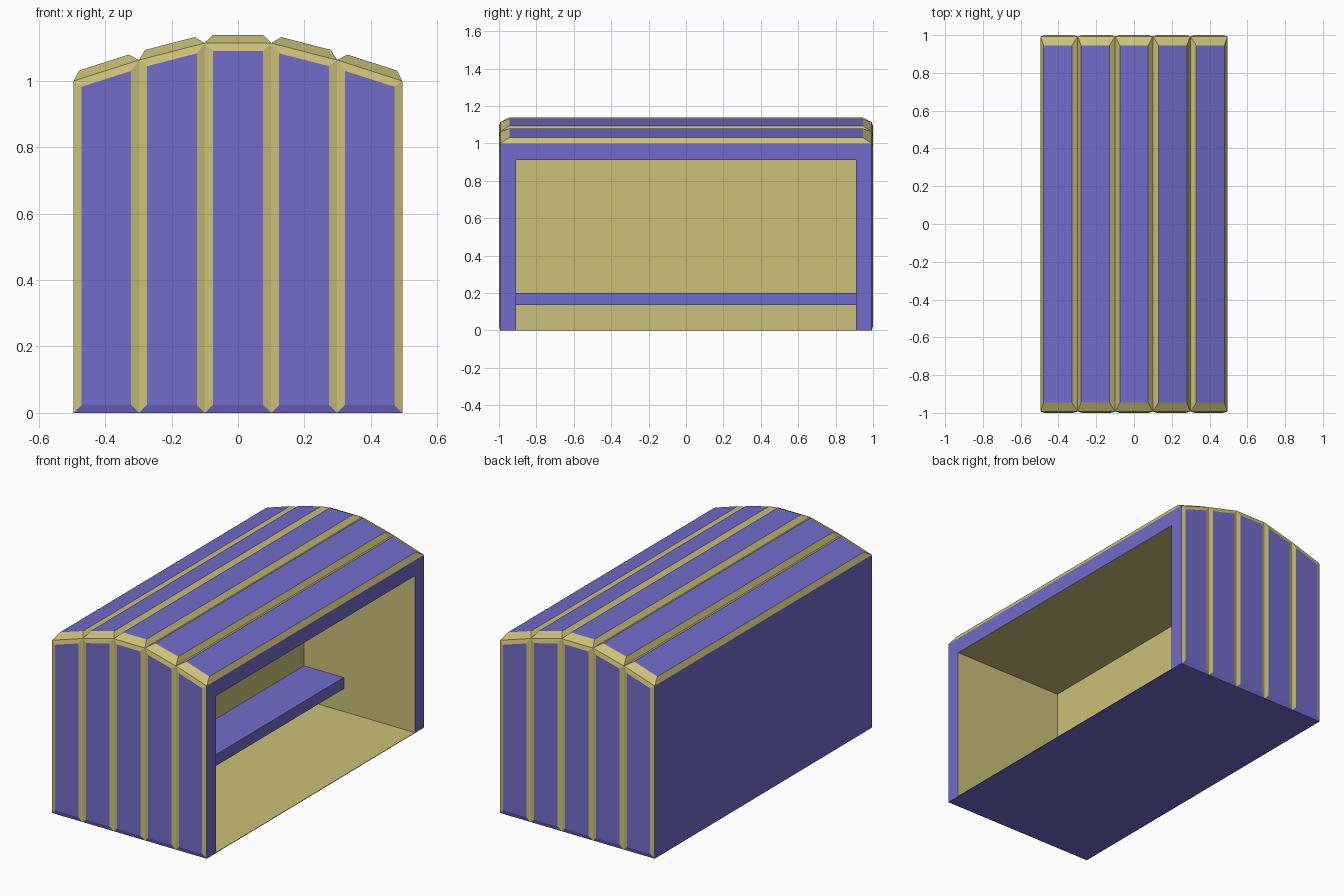
import bpy, bmesh
from mathutils import Vector

cube = bpy.data.objects.get("Cube")
if cube:
    bpy.data.objects.remove(cube, do_unlink=True)


def material(name, rgb):
    m = bpy.data.materials.new(name)
    m.use_nodes = True
    m.diffuse_color = (*rgb, 1)
    m.node_tree.nodes["Principled BSDF"].inputs["Base Color"].default_value = (*rgb, 1)
    return m


blue = material("violet_blue", (0.165, 0.15, 0.6))
yellow = material("straw_yellow", (0.6, 0.53, 0.188))
BLUE, YELLOW = 0, 1


def finish(bm, name):
    mesh = bpy.data.meshes.new(name)
    bm.to_mesh(mesh)
    bm.free()
    mesh.materials.append(blue)
    mesh.materials.append(yellow)
    obj = bpy.data.objects.new(name, mesh)
    bpy.context.collection.objects.link(obj)
    return obj


# Shelter dimensions
END_Y = 0.993
INSIDE_Y, CEILING, FLOOR = 0.91, 0.91, 0.003
BACK_WALL, OPEN_X = -0.215, 0.495
roof_line = [(-0.495, 1.0), (-0.298, 1.063), (-0.1, 1.114),
             (0.1, 1.114), (0.298, 1.063), (0.495, 1.0)]

# Hull: five arched columns extruded from end to end
bm = bmesh.new()
rows = {(y, k): [bm.verts.new((x, y, z * k)) for x, z in roof_line]
        for y in (-END_Y, END_Y) for k in (0, 1)}
fb, ft, bb, bt = (rows[key] for key in ((-END_Y, 0), (-END_Y, 1), (END_Y, 0), (END_Y, 1)))
ends, roofs = [], []
for i in range(len(roof_line) - 1):
    j = i + 1
    ends.append(bm.faces.new((fb[i], fb[j], ft[j], ft[i])))
    ends.append(bm.faces.new((bb[j], bb[i], bt[i], bt[j])))
    roofs.append(bm.faces.new((ft[i], ft[j], bt[j], bt[i])))
    bm.faces.new((fb[j], fb[i], bb[i], bb[j]))
bm.faces.new((bb[0], fb[0], ft[0], bt[0]))
bm.faces.new((fb[-1], bb[-1], bt[-1], ft[-1]))
bm.normal_update()

# Raised end panels with yellow edges, blue along the ground
rims = bmesh.ops.inset_individual(bm, faces=ends, thickness=0.024, depth=0.007,
                                  use_even_offset=True)["faces"]
for f in rims:
    f.material_index = BLUE if f.calc_center_median().z < 0.05 else YELLOW

# Raised roof panels, with longer slopes at both ends
rims = bmesh.ops.inset_individual(bm, faces=roofs, thickness=0.025, depth=0.025,
                                  use_even_offset=True)["faces"]
for f in rims:
    f.material_index = YELLOW
for f in roofs:
    for v in f.verts:
        v.co.y = 0.945 if v.co.y > 0 else -0.945

# Open side: cut the wall into a frame and push its middle in
bm.normal_update()
for axis, value in (("y", -INSIDE_Y), ("y", INSIDE_Y), ("z", CEILING), ("z", FLOOR)):
    wall = [f for f in bm.faces if all(abs(v.co.x - OPEN_X) < 1e-4 for v in f.verts)
            and f.normal.x > 0.9]
    geom = set(wall)
    for f in wall:
        geom.update(f.edges)
        geom.update(f.verts)
    normal = Vector((0, 1, 0)) if axis == "y" else Vector((0, 0, 1))
    bmesh.ops.bisect_plane(bm, geom=list(geom), dist=1e-5,
                           plane_co=normal * value, plane_no=normal)
bm.normal_update()
middle = [f for f in bm.faces if f.normal.x > 0.9
          and f.calc_center_median().x > OPEN_X - 1e-3
          and abs(f.calc_center_median().y) < 0.5
          and FLOOR < f.calc_center_median().z < CEILING]
lining = bmesh.ops.inset_individual(bm, faces=middle, thickness=0,
                                    depth=BACK_WALL - OPEN_X)["faces"]
for f in lining + middle:
    f.material_index = YELLOW
finish(bm, "shelter_hull")

# Bench along the back wall
bm = bmesh.new()
bmesh.ops.create_cube(bm, size=1)
lo, hi = Vector((BACK_WALL, -INSIDE_Y, 0.135)), Vector((0.04, INSIDE_Y, 0.2))
for v in bm.verts:
    v.co = (lo + hi) / 2 + v.co * (hi - lo)
finish(bm, "bench")
